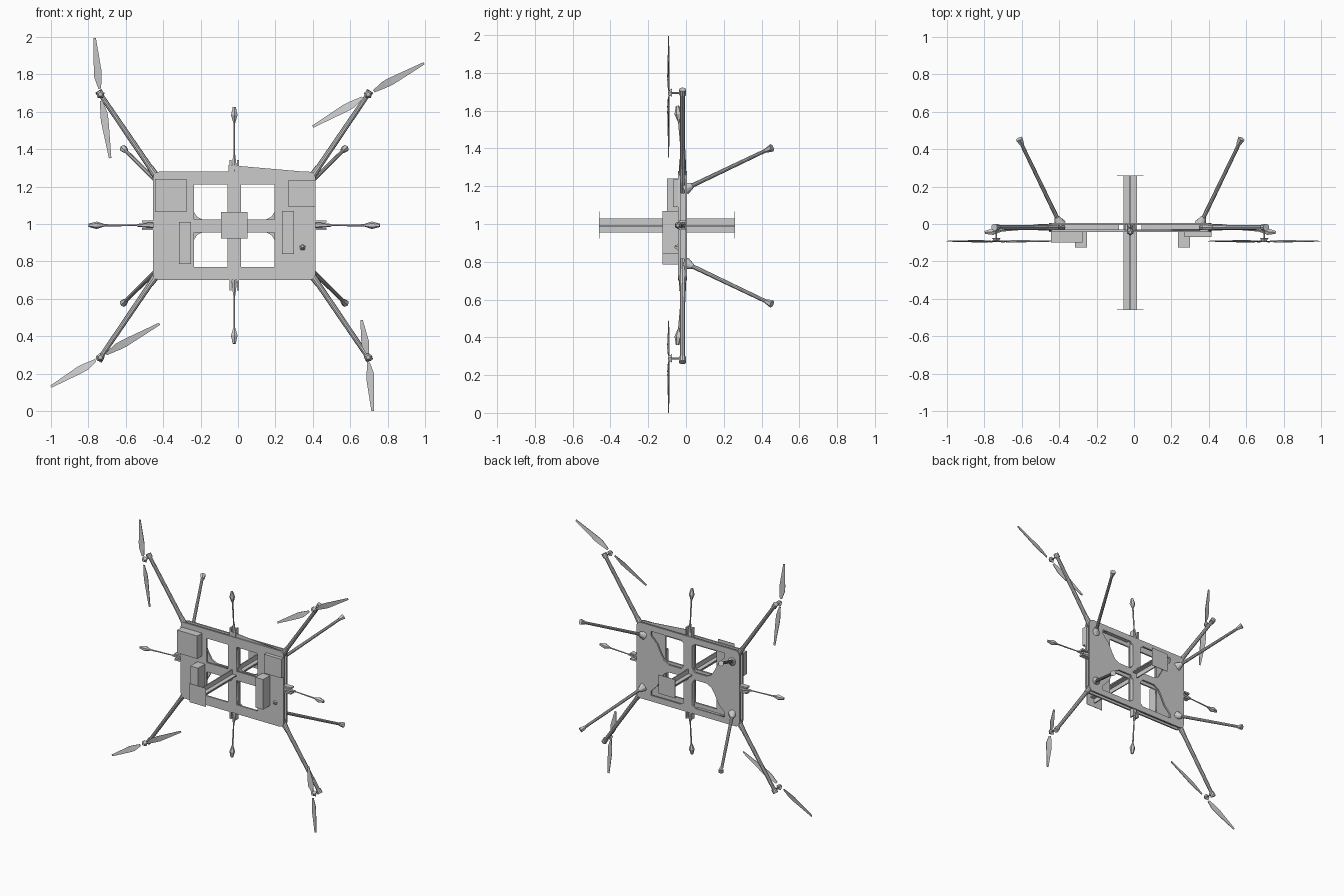
import bpy, bmesh, math
from mathutils import Vector

if "Cube" in bpy.data.objects:
    bpy.data.objects.remove(bpy.data.objects["Cube"])

CX, CZ = -0.02, 0.99          # centre of the frame in the front view


def link(name, bm):
    bmesh.ops.recalc_face_normals(bm, faces=bm.faces)
    me = bpy.data.meshes.new(name)
    bm.to_mesh(me)
    bm.free()
    ob = bpy.data.objects.new(name, me)
    bpy.context.collection.objects.link(ob)
    return ob


def box(name, x0, x1, y0, y1, z0, z1):
    bm = bmesh.new()
    bmesh.ops.create_cube(bm, size=1)
    for v in bm.verts:
        v.co = Vector(((x0 + x1) / 2 + v.co.x * (x1 - x0),
                       (y0 + y1) / 2 + v.co.y * (y1 - y0),
                       (z0 + z1) / 2 + v.co.z * (z1 - z0)))
    return link(name, bm)


def rod(name, a, b, r1, r2=None, seg=10):
    a, b = Vector(a), Vector(b)
    d = b - a
    bm = bmesh.new()
    bmesh.ops.create_cone(bm, cap_ends=True, segments=seg, radius1=r1,
                          radius2=r1 if r2 is None else r2, depth=d.length)
    bm.transform(d.to_track_quat('Z', 'Y').to_matrix().to_4x4())
    bmesh.ops.translate(bm, verts=bm.verts, vec=(a + b) / 2)
    return link(name, bm)


def plate(name, loops, y0, y1):
    """Flat plate in the XZ plane; the first loop is the outline, others are holes."""
    cu = bpy.data.curves.new(name, 'CURVE')
    cu.dimensions, cu.fill_mode = '2D', 'BOTH'
    cu.extrude = (y1 - y0) / 2
    for pts in loops:
        s = cu.splines.new('POLY')
        s.points.add(len(pts) - 1)
        s.use_cyclic_u = True
        for p, (x, z) in zip(s.points, pts):
            p.co = (x, z, 0, 1)
    ob = bpy.data.objects.new(name, cu)
    ob.location = (0, (y0 + y1) / 2, 0)
    ob.rotation_euler = (math.pi / 2, 0, 0)
    bpy.context.collection.objects.link(ob)
    bpy.ops.object.select_all(action='DESELECT')
    ob.select_set(True)
    bpy.context.view_layer.objects.active = ob
    bpy.ops.object.convert(target='MESH')


def rounded(hx, hz, r, n=4):
    pts = []
    for k, (sx, sz) in enumerate([(1, 1), (-1, 1), (-1, -1), (1, -1)]):
        for i in range(n + 1):
            a = math.pi / 2 * (k + i / n)
            pts.append((CX + sx * (hx - r) + r * math.cos(a),
                        CZ + sz * (hz - r) + r * math.sin(a)))
    return pts


QUADS = [(sx, sz) for sx in (-1, 1) for sz in (-1, 1)]


def four(pts):
    return [[(CX + sx * x, CZ + sz * z) for x, z in pts] for sx, sz in QUADS]


# Front and back frame plates with four windows each
front_win = [(0.035, 0.035), (0.215, 0.035), (0.215, 0.22), (0.035, 0.22)]
back_win = [(0.035, 0.06), (0.055, 0.028), (0.16, 0.028), (0.20, 0.05), (0.225, 0.09),
            (0.26, 0.16), (0.31, 0.21), (0.31, 0.245), (0.06, 0.245), (0.035, 0.225)]
outline = rounded(0.435, 0.29, 0.035)
plate("front_plate", [outline] + four(front_win), -0.042, -0.03)
plate("back_plate", [outline] + four(back_win), -0.006, 0.006)
plate("top_wedge", [[(-0.05, 1.275), (0.41, 1.275), (-0.05, 1.315)]], -0.034, -0.03)

# Rails between the plates
for s in (-1, 1):
    z = CZ + s * 0.262
    box("frame_rail", CX + s * 0.06, CX + s * 0.37, -0.03, -0.006, z - 0.012, z + 0.012)
    x = CX + s * 0.026
    box("column_rail", x - 0.006, x + 0.006, -0.03, -0.006, CZ - 0.28, CZ + 0.28)

# Equipment boxes on the front
box("equipment_box_a", -0.445, -0.275, -0.10, -0.042, 1.065, 1.24)
box("equipment_box_b", -0.315, -0.25, -0.125, -0.042, 0.785, 1.01)
box("equipment_box_c", 0.27, 0.415, -0.07, -0.042, 1.09, 1.235)
box("equipment_box_d", 0.235, 0.30, -0.125, -0.042, 0.84, 1.07)
rod("sensor_stub", (0.345, -0.04, 0.875), (0.345, -0.06, 0.88), 0.018, 0.008, 5)

# Central cross-section boom with end plates
box("boom_flat", CX - 0.036, CX + 0.036, -0.46, 0.26, CZ - 0.002, CZ + 0.006)
box("boom_fin", CX - 0.004, CX + 0.004, -0.46, 0.26, CZ - 0.035, CZ + 0.04)
for y in (-0.46, 0.257):
    box("boom_end_plate", CX - 0.07, CX + 0.07, y, y + 0.003, CZ - 0.068, CZ + 0.075)

# Diagonal arms and rear legs at the four corners
for sx, sz in QUADS:
    def P(x, y, z):
        return (CX + sx * x, y, CZ + sz * z)
    rod("rotor_arm", P(0.36, -0.018, 0.18), P(0.72, -0.018, 0.71), 0.016, 0.013)
    rod("arm_socket", P(0.40, -0.018, 0.24), P(0.45, -0.018, 0.313), 0.022, 0.017)
    rod("arm_end_cap", P(0.71, -0.018, 0.695), P(0.727, -0.018, 0.722), 0.019)
    rod("motor_shaft", P(0.716, -0.02, 0.703), P(0.716, -0.093, 0.703), 0.005, seg=6)
    rod("leg", P(0.375, 0.0, 0.198), P(0.59, 0.445, 0.41), 0.012, 0.010)
    rod("leg_joint", P(0.375, 0.0, 0.198), P(0.393, 0.037, 0.216), 0.032, 0.013)
    rod("leg_foot", P(0.578, 0.425, 0.40), P(0.594, 0.455, 0.414), 0.013, 0.021, 6)


# Two-blade rotors
def blade(hub, tip, y):
    a, b = Vector((hub[0], 0, hub[1])), Vector((tip[0], 0, tip[1]))
    d = b - a
    w = Vector((-d.z, 0, d.x)).normalized()
    half = [(0.10, -0.007, 0.007), (0.30, -0.016, 0.023),
            (0.42, -0.019, 0.022), (1.0, -0.007, 0.006)]
    bm = bmesh.new()
    rings = []
    for t, lo, hi in half:
        p = a + d * t
        tilt = 0.3 * (1.1 - t)
        q = [p + w * lo + Vector((0, y - lo * tilt, 0)), p + w * hi + Vector((0, y - hi * tilt, 0))]
        rings.append([bm.verts.new(c + Vector((0, h, 0))) for c, h in
                      ((q[0], -0.002), (q[1], -0.002), (q[1], 0.002), (q[0], 0.002))])
    for r, s in zip(rings, rings[1:]):
        for i in range(4):
            bm.faces.new((r[i], r[(i + 1) % 4], s[(i + 1) % 4], s[i]))
    bm.faces.new(rings[0])
    bm.faces.new(rings[-1])
    link("rotor_blade", bm)


rotors = [((-0.736, 1.693), (-0.767, 1.995), (-0.683, 1.352)),
          ((0.696, 1.693), (0.995, 1.86), (0.40, 1.52)),
          ((-0.736, 0.287), (-0.42, 0.467), (-1.0, 0.13)),
          ((0.696, 0.287), (0.66, 0.487), (0.72, 0.0))]
for hub, t1, t2 in rotors:
    blade(hub, t1, -0.092)
    blade(hub, t2, -0.092)
    rod("rotor_hub", (hub[0], -0.075, hub[1]), (hub[0], -0.095, hub[1]), 0.024, 0.012, 5)

# Edge thrusters: clamp, thin rod and leaf-shaped pod on each side
for dx, dz, h in ((1, 0, 0.435), (-1, 0, 0.435), (0, 1, 0.29), (0, -1, 0.29)):
    def Q(r, y, s=0.0):
        return (CX + dx * (h + r) + dz * s, y, CZ + 0.003 + dz * (h + r) + dx * s)
    for s in (-1, 1):
        a, b = Q(-0.03, 0, s * 0.014), Q(0.058, 0, s * 0.026)
        box("clamp_jaw", min(a[0], b[0]), max(a[0], b[0]), -0.036, 0.0,
            min(a[2], b[2]), max(a[2], b[2]))
    rod("clamp_core", Q(-0.02, -0.018), Q(0.085, -0.022), 0.02, 0.007, 6)
    rod("thruster_rod", Q(0.05, -0.02), Q(0.28, -0.038), 0.004, 0.006, 6)
    rod("pod_root", Q(0.255, -0.037), Q(0.30, -0.041), 0.005, 0.02, 6)
    rod("pod_tip", Q(0.30, -0.041), Q(0.343, -0.045), 0.02, 0.009, 6)
